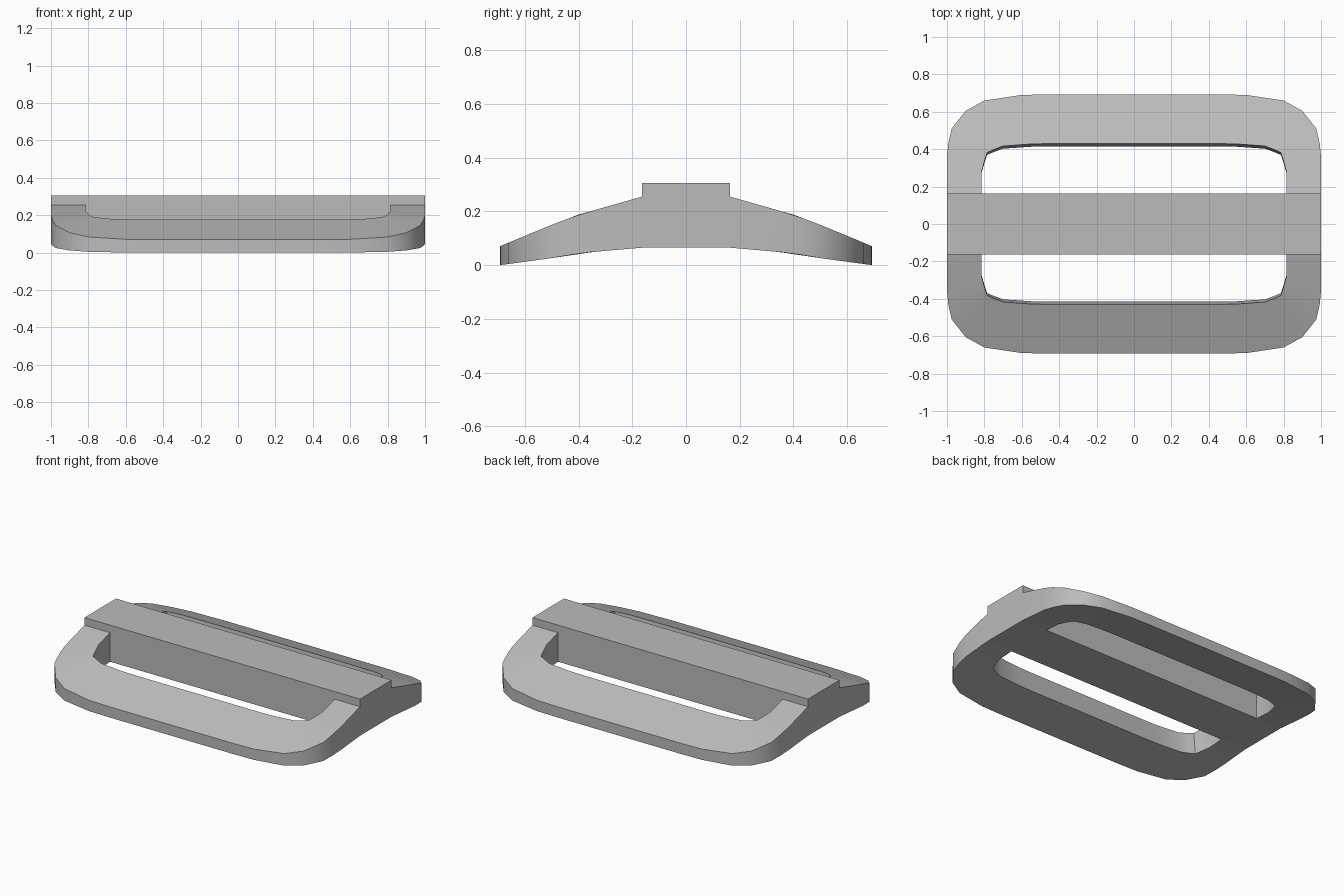
import bpy, bmesh, math

cube = bpy.data.objects.get("Cube")
if cube:
    bpy.data.objects.remove(cube, do_unlink=True)

grey = bpy.data.materials.new("plain_grey")
grey.use_nodes = True
colour = (0.5, 0.5, 0.5, 1)
grey.diffuse_color = colour
grey.node_tree.nodes["Principled BSDF"].inputs["Base Color"].default_value = colour

BAR_Y, BAR_LOW, BAR_HIGH = 0.163, 0.065, 0.305

# Arched side profile: distance from centre, underside, topside
PROFILE = [(BAR_Y, BAR_LOW, 0.255), (0.28, 0.057, 0.221), (0.40, 0.043, 0.188),
           (0.52, 0.023, 0.142), (0.693, 0.0, 0.07)]

# Quarter outlines in plan, from the bar round to the middle of the long edge
OUTER = [(1, BAR_Y), (1, 0.36), (0.993, 0.43), (0.975, 0.51), (0.90, 0.605),
         (0.80, 0.66), (0.60, 0.69), (0.45, 0.693), (0, 0.693)]
INNER = [(0.815, BAR_Y), (0.815, 0.28), (0.80, 0.335), (0.785, 0.382), (0.745, 0.40),
         (0.70, 0.417), (0.55, 0.428), (0.45, 0.43), (0, 0.43)]


def height(y, side):
    """Underside (side 1) or topside (side 2) height at distance y."""
    for a, b in zip(PROFILE, PROFILE[1:]):
        if y <= b[0]:
            t = (y - a[0]) / (b[0] - a[0])
            return a[side] + t * (b[side] - a[side])
    return PROFILE[-1][side]


def finish(name, bm):
    bmesh.ops.recalc_face_normals(bm, faces=bm.faces)
    mesh = bpy.data.meshes.new(name)
    bm.to_mesh(mesh)
    bm.free()
    mesh.materials.append(grey)
    obj = bpy.data.objects.new(name, mesh)
    bpy.context.collection.objects.link(obj)
    return obj


# Rounded, sloping frame: one quarter, mirrored both ways
bm = bmesh.new()
rings = []
for (ox, oy), (ix, iy) in zip(OUTER, INNER):
    draft = 0.015 * (iy - BAR_Y) / (0.43 - BAR_Y)   # slot wall leans outward
    corners = [(ox, oy, height(oy, 1)), (ox, oy, height(oy, 2)),
               (ix, iy, height(iy, 2)), (ix, iy - draft, height(iy - draft, 1))]
    rings.append([bm.verts.new(c) for c in corners])
for a, b in zip(rings, rings[1:]):
    for i in range(4):
        j = (i + 1) % 4
        bm.faces.new((a[i], a[j], b[j], b[i]))
# Orient the open shell from its outermost wall
bmesh.ops.recalc_face_normals(bm, faces=bm.faces)
frame = finish("frame", bm)
mirror = frame.modifiers.new("mirror", "MIRROR")
mirror.use_axis = (True, True, False)

# Raised centre bar
bm = bmesh.new()
bmesh.ops.create_cube(bm, size=1)
for v in bm.verts:
    v.co.x *= 2
    v.co.y *= 2 * BAR_Y
    v.co.z = BAR_HIGH if v.co.z > 0 else BAR_LOW
bar = finish("centre_bar", bm)

# Smooth rounded walls, keep edges crisp
bpy.ops.object.select_all(action="DESELECT")
frame.select_set(True)
bpy.context.view_layer.objects.active = frame
bpy.ops.object.shade_smooth_by_angle(angle=math.radians(30))
